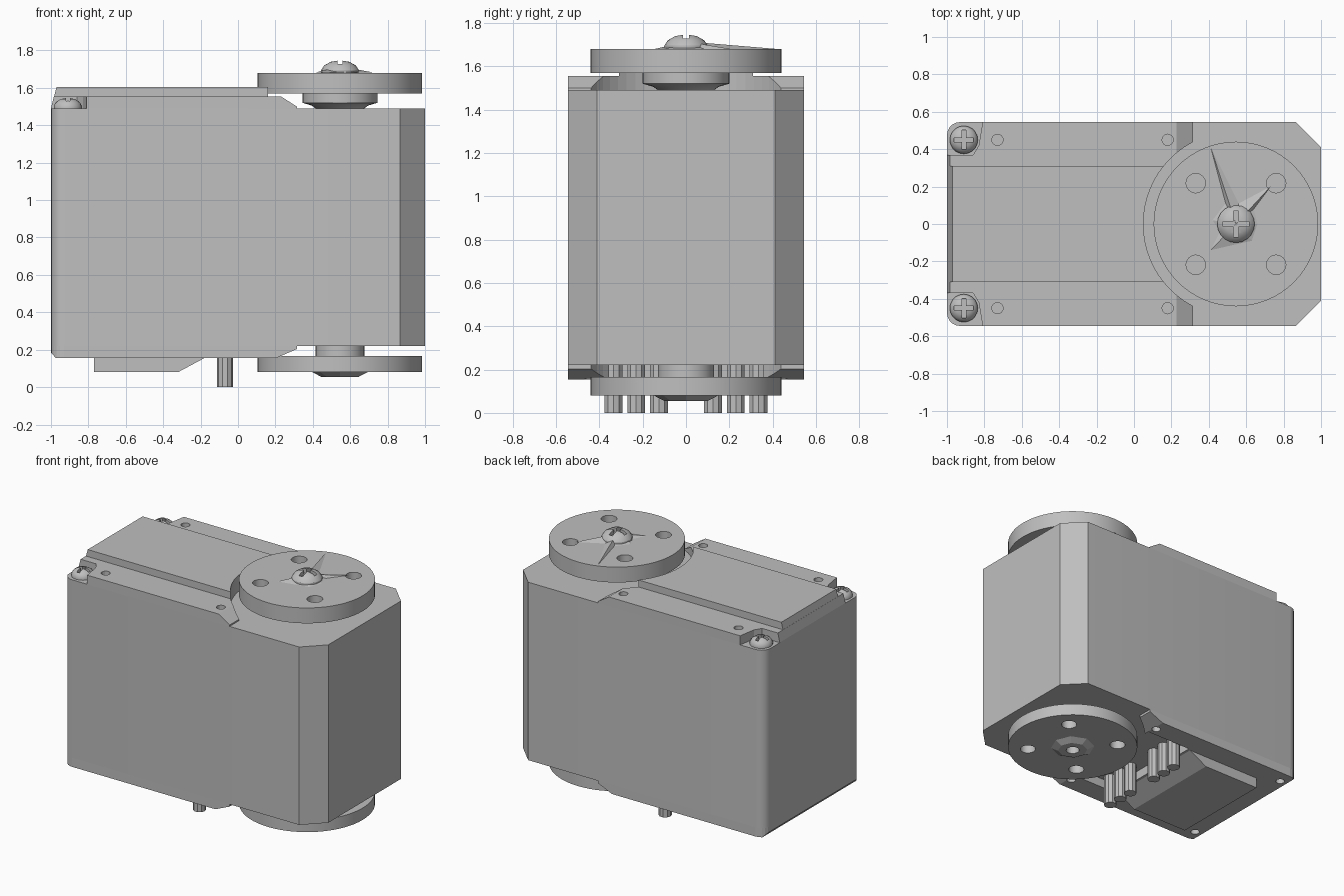
import bpy, bmesh
from math import cos, sin, pi, radians

cube = bpy.data.objects.get("Cube")
if cube:
    bpy.data.objects.remove(cube)

grey = bpy.data.materials.new("plain grey")
grey.use_nodes = True
COLOUR = (0.52, 0.52, 0.52, 1)
grey.diffuse_color = COLOUR
grey.node_tree.nodes["Principled BSDF"].inputs["Base Color"].default_value = COLOUR

AXIS_X = 0.545          # output shaft position
SIDES = (-1, 1)


def finish(name, bm):
    bmesh.ops.recalc_face_normals(bm, faces=bm.faces)
    mesh = bpy.data.meshes.new(name)
    bm.to_mesh(mesh)
    bm.free()
    mesh.materials.append(grey)
    ob = bpy.data.objects.new(name, mesh)
    bpy.context.collection.objects.link(ob)
    return ob


def prism(name, pts, a, b, axis="Z"):
    """Extrude an outline along z, or an xz outline along y."""
    bm = bmesh.new()
    place = (lambda p, t: (p[0], p[1], t)) if axis == "Z" else (lambda p, t: (p[0], t, p[1]))
    low = [bm.verts.new(place(p, a)) for p in pts]
    high = [bm.verts.new(place(p, b)) for p in pts]
    bm.faces.new(low)
    bm.faces.new(high)
    for i in range(len(pts)):
        j = (i + 1) % len(pts)
        bm.faces.new((low[i], low[j], high[j], high[i]))
    return finish(name, bm)


def circle(x, y, r, n=24):
    return [(x + r * cos(2 * pi * i / n), y + r * sin(2 * pi * i / n)) for i in range(n)]


def lathe(name, x, y, profile, n=32):
    """Stack of rings given as (radius, z), capped at both ends."""
    bm = bmesh.new()
    rings = [[bm.verts.new((p[0], p[1], z)) for p in circle(x, y, r, n)] for r, z in profile]
    bm.faces.new(rings[0])
    bm.faces.new(rings[-1])
    for lo, hi in zip(rings, rings[1:]):
        for i in range(n):
            j = (i + 1) % n
            bm.faces.new((lo[i], lo[j], hi[j], hi[i]))
    return finish(name, bm)


def cut(ob, cutters):
    """Subtract each cutter, then discard it."""
    for c in cutters:
        mod = ob.modifiers.new("cut", "BOOLEAN")
        mod.operation = "DIFFERENCE"
        mod.solver = "EXACT"
        mod.object = c
    bpy.context.view_layer.update()
    graph = bpy.context.evaluated_depsgraph_get()
    mesh = bpy.data.meshes.new_from_object(ob.evaluated_get(graph))
    ob.modifiers.clear()
    ob.data = mesh
    for c in cutters:
        bpy.data.objects.remove(c)


def smooth(ob):
    bpy.ops.object.select_all(action="DESELECT")
    ob.select_set(True)
    bpy.context.view_layer.objects.active = ob
    bpy.ops.object.shade_smooth_by_angle(angle=radians(30))


def hole(x, y, r, a, b):
    return prism("cutter", circle(x, y, r, 16), a, b)


def box(x0, x1, y0, y1, a, b):
    return prism("cutter", [(x0, y0), (x1, y0), (x1, y1), (x0, y1)], a, b)


def case_outline(right):
    """Rounded corners on the left end, given points on the right end."""
    r, w, steps = 0.07, 0.545, 5
    arc = [(-1 + r - r * sin(t), w - r + r * cos(t))
           for t in (pi / 2 * i / steps for i in range(steps + 1))]
    return right + arc + [(x, -y) for x, y in reversed(arc)]


# Main case with chamfered right corners
body = prism("body_case", case_outline(
    [(0.865, -0.545), (1, -0.41), (1, 0.41), (0.865, 0.545)]), 0.22, 1.49)
smooth(body)

layer = case_outline([(0.315, -0.545), (0.315, 0.545)])


def shaft_gap(a, b):
    return prism("cutter", circle(AXIS_X, 0, 0.495, 64), a, b)


def small_holes(xs, a, b):
    return [hole(x, s * 0.45, 0.03, a, b) for x in xs for s in SIDES]


# Top cover with screw corners, tapered ends and a gap around the shaft
top = prism("top_cover", layer, 1.49, 1.555)
corner = [(-1.1, 0.37), (-0.86, 0.37), (-0.83, 0.42), (-0.80, 0.6), (-1.1, 0.6)]
cut(top, [shaft_gap(1.4, 1.7)]
    + [prism("cutter", [(x, s * y) for x, y in corner], 1.4, 1.7) for s in SIDES]
    + small_holes((-0.73, 0.18), 1.4, 1.7)
    + [prism("cutter", [(0.22, 1.56), (0.33, 1.49), (0.4, 1.49), (0.4, 1.7), (0.22, 1.7)],
             -1, 1, "Y"),
       prism("cutter", [(-1.1, 1.48), (-1.003, 1.48), (-0.97, 1.61), (-1.1, 1.61)],
             -1, 1, "Y")])

# Raised middle panel on the top cover
panel = prism("top_panel", [(-1, 1.49), (-0.97, 1.605), (0.4, 1.605), (0.4, 1.49)],
              -0.31, 0.31, "Y")
cut(panel, [shaft_gap(1.4, 1.7)])

# Bottom cover with a connector recess
bottom = prism("bottom_cover", layer, 0.155, 0.22)
cut(bottom, [shaft_gap(0.1, 0.3), box(-0.16, 0.2, -0.39, 0.39, 0.1, 0.3)]
    + small_holes((-0.92, 0.18), 0.1, 0.3)
    + [prism("cutter", [(0.2, 0.154), (0.33, 0.21), (0.4, 0.21), (0.4, 0.1), (0.2, 0.1)],
             -1, 1, "Y"),
       prism("cutter", [(-1.1, 0.185), (-1, 0.185), (-0.97, 0.15), (-1.1, 0.15)],
             -1, 1, "Y")])

# Sloped block under the case
prism("bottom_block", [(-0.77, 0.16), (-0.77, 0.08), (-0.32, 0.08), (-0.18, 0.155),
                       (-0.18, 0.16)], -0.38, 0.38, "Y")

# Two groups of three connector pins
for s in SIDES:
    for i in range(3):
        pin = prism("connector_pin", circle(-0.07, s * (0.125 + 0.105 * i), 0.043, 10), 0, 0.22)
        smooth(pin)


def horn(name, z0, z1, centre_hole):
    ob = prism(name, circle(AXIS_X, 0, 0.44, 64), z0, z1)
    cutters = [hole(AXIS_X + sx * 0.215, sy * 0.218, 0.052, z0 - 0.05, z1 + 0.05)
               for sx in SIDES for sy in SIDES]
    if centre_hole:
        cutters.append(hole(AXIS_X, 0, 0.045, z0 - 0.05, z1 + 0.05))
    cut(ob, cutters)
    smooth(ob)


# Output discs and their hubs
horn("top_disc", 1.57, 1.68, False)
horn("bottom_disc", 0.08, 0.165, True)
smooth(lathe("top_hub", AXIS_X, 0, [(0.13, 1.49), (0.15, 1.505), (0.2, 1.52), (0.2, 1.575)]))
smooth(lathe("bottom_hub", AXIS_X, 0, [(0.13, 0.16), (0.13, 0.22)]))
boss = lathe("bottom_boss", AXIS_X, 0, [(0.10, 0.055), (0.15, 0.081)], 8)
cut(boss, [hole(AXIS_X, 0, 0.045, 0, 0.2)])


def screw(name, x, y, r, z, h):
    """Domed head with a cross slot."""
    head = lathe(name, x, y, [(r, z), (r, z + h * 0.25), (r * 0.85, z + h * 0.6),
                              (r * 0.55, z + h * 0.9), (r * 0.2, z + h)], 20)
    a, b = r * 0.7, r * 0.14
    cut(head, [box(x - a, x + a, y - b, y + b, z + h * 0.5, z + 1),
               box(x - b, x + b, y - a, y + a, z + h * 0.5, z + 1)])
    smooth(head)


for s in SIDES:
    screw("corner_screw", -0.91, s * 0.45, 0.075, 1.49, 0.055)
screw("centre_screw", AXIS_X, 0, 0.1, 1.68, 0.065)

# Low pointed collar around the centre screw
bm = bmesh.new()
rim = [bm.verts.new((x, y, 1.681)) for x, y in (
    (0.41, 0.41), (0.49, 0.11), (0.42, 0.02), (0.46, -0.04), (0.41, -0.14),
    (0.54, -0.11), (0.63, -0.09), (0.66, 0.0), (0.64, 0.08), (0.73, 0.2), (0.56, 0.11))]
tip = bm.verts.new((AXIS_X, 0, 1.715))
bm.faces.new(rim)
for p, q in zip(rim, rim[1:] + rim[:1]):
    bm.faces.new((p, q, tip))
finish("centre_collar", bm)
